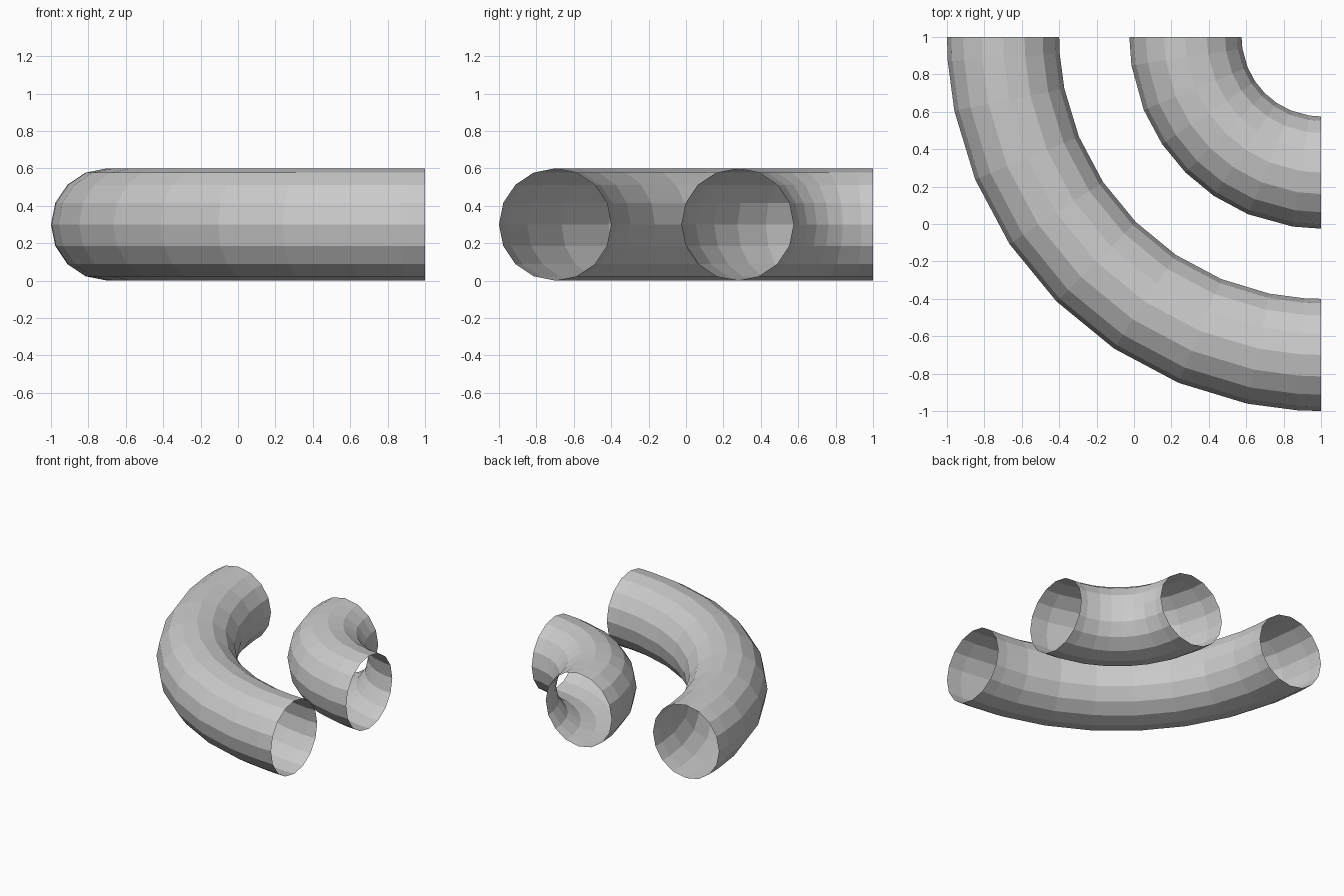
import bpy, bmesh
from math import sin, cos, pi, radians

if "Cube" in bpy.data.objects:
    bpy.data.objects.remove(bpy.data.objects["Cube"])

CORNER = (1.0, 1.0)   # shared bend centre
TUBE_R, SIDES = 0.3, 16


def bent_pipe(name, bend_r, half_angles):
    """Open quarter-circle pipe; ring angles are mirrored about 45 degrees."""
    angles = half_angles + [90 - a for a in reversed(half_angles[:-1])]
    bm = bmesh.new()
    rings = []
    for a in map(radians, angles):
        ring = []
        for i in range(SIDES):
            t = 2 * pi * i / SIDES
            r = bend_r + TUBE_R * cos(t)
            ring.append(bm.verts.new((CORNER[0] - r * cos(a),
                                      CORNER[1] - r * sin(a),
                                      TUBE_R + TUBE_R * sin(t))))
        rings.append(ring)
    for r0, r1 in zip(rings, rings[1:]):
        for i in range(SIDES):
            j = (i + 1) % SIDES
            bm.faces.new((r0[i], r0[j], r1[j], r1[i]))
    # make the normals point away from the pipe's centre line
    bm.normal_update()
    f = max(bm.faces, key=lambda f: f.calc_center_median().z)
    if f.normal.z < 0:
        bmesh.ops.reverse_faces(bm, faces=bm.faces[:])
    mesh = bpy.data.meshes.new(name)
    bm.to_mesh(mesh)
    bm.free()
    obj = bpy.data.objects.new(name, mesh)
    bpy.context.collection.objects.link(obj)
    return obj


# wide outer bend and tight inner bend, both open at the ends
bent_pipe("outer_pipe", 1.7, [0, 3.7, 11.4, 22.4, 33.6, 45])
bent_pipe("inner_pipe", 0.725, [0, 8.5, 22.4, 34, 45])
